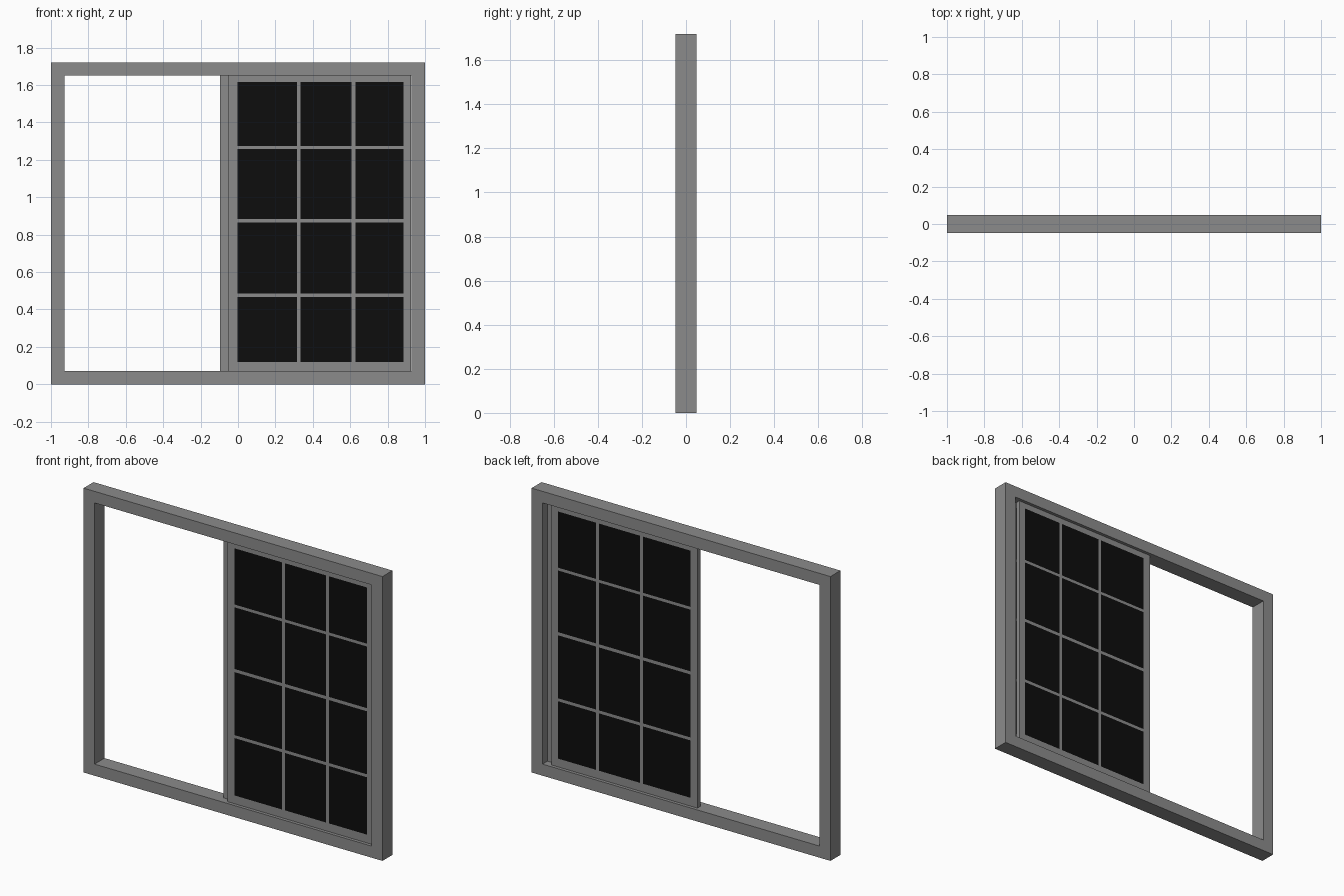
import bpy, bmesh
from mathutils import Vector

if "Cube" in bpy.data.objects:
    bpy.data.objects.remove(bpy.data.objects["Cube"])


def material(name, v):
    m = bpy.data.materials.new(name)
    m.diffuse_color = (v, v, v, 1)
    m.use_nodes = True
    m.node_tree.nodes["Principled BSDF"].inputs["Base Color"].default_value = m.diffuse_color
    return m


grey = material("grey_frame", 0.26)
dark = material("dark_glass", 0.004)


def finish(name, bm, mats):
    bmesh.ops.recalc_face_normals(bm, faces=bm.faces)
    me = bpy.data.meshes.new(name)
    bm.to_mesh(me)
    bm.free()
    for m in mats:
        me.materials.append(m)
    ob = bpy.data.objects.new(name, me)
    bpy.context.collection.objects.link(ob)
    return ob


# Outer frame: rectangular ring extruded through the wall depth
def ring(bm, x, z0, z1, y):
    return [bm.verts.new((px, y, pz)) for px, pz in ((-x, z0), (x, z0), (x, z1), (-x, z1))]


D = 0.0475
bm = bmesh.new()
loops = [ring(bm, 1, 0, 1.72, -D), ring(bm, 0.927, 0.07, 1.65, -D),
         ring(bm, 0.927, 0.07, 1.65, D), ring(bm, 1, 0, 1.72, D)]
for i in range(4):
    a, b = loops[i], loops[(i + 1) % 4]
    for j in range(4):
        k = (j + 1) % 4
        bm.faces.new((a[j], a[k], b[k], b[j]))
finish("outer_frame", bm, [grey])

# Pane spans shared by both sashes, measured on the front sash
COLS = [(-0.003, 0.315), (0.335, 0.607), (0.628, 0.884)]
ROWS = [(0.12, 0.467), (0.485, 0.866), (0.885, 1.258), (1.275, 1.615)]


# Sliding sash: slab whose broad faces are cut into panes and bars
def sash(name, y0, y1, shift):
    x0, x1, z0, z1 = -0.05 + shift, 0.926 + shift, 0.07, 1.65
    bm = bmesh.new()
    bmesh.ops.create_cube(bm, size=1)
    for v in bm.verts:
        v.co = Vector(((x0 + x1) / 2 + v.co.x * (x1 - x0),
                       (y0 + y1) / 2 + v.co.y * (y1 - y0),
                       (z0 + z1) / 2 + v.co.z * (z1 - z0)))
    cuts = [((c + shift, 0, 0), (1, 0, 0)) for p in COLS for c in p]
    cuts += [((0, 0, c), (0, 0, 1)) for p in ROWS for c in p]
    for co, no in cuts:
        bmesh.ops.bisect_plane(bm, geom=bm.verts[:] + bm.edges[:] + bm.faces[:],
                               plane_co=co, plane_no=no)
    bm.normal_update()
    for f in bm.faces:
        c = f.calc_center_median()
        if (abs(f.normal.y) > 0.9 and any(a < c.x - shift < b for a, b in COLS)
                and any(a < c.z < b for a, b in ROWS)):
            f.material_index = 1
    finish(name, bm, [grey, dark])


sash("front_sash", -0.028, 0.0, 0.0)
sash("back_sash", 0.0, 0.028, -0.046)
